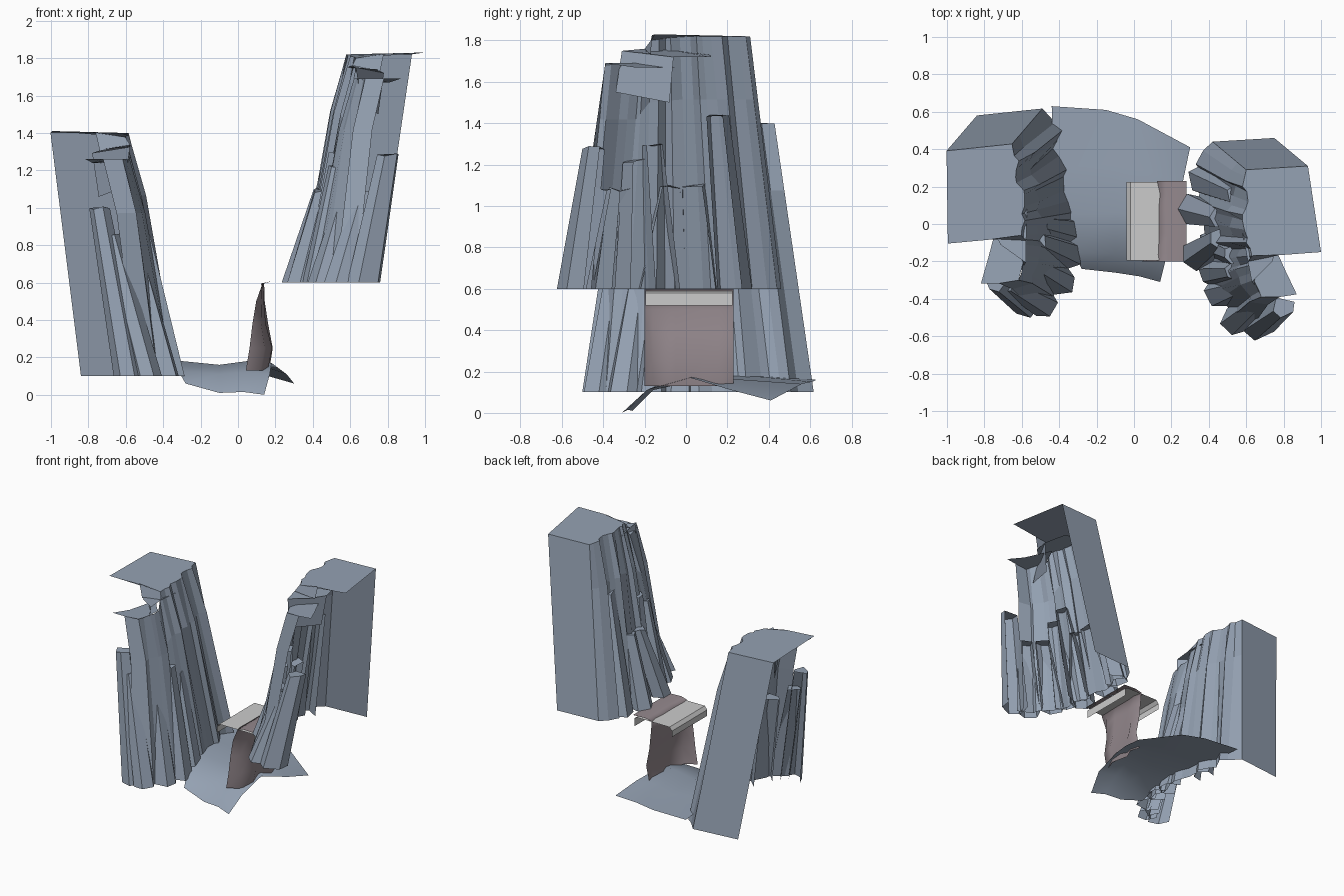
import bpy, bmesh, math, random
from mathutils import Vector, Matrix

if "Cube" in bpy.data.objects:
    bpy.data.objects.remove(bpy.data.objects["Cube"])

random.seed(4)


def material(name, rgb):
    m = bpy.data.materials.new(name)
    m.diffuse_color = (*rgb, 1)
    m.use_nodes = True
    m.node_tree.nodes["Principled BSDF"].inputs["Base Color"].default_value = m.diffuse_color
    return m


ROCK = material("blue_rock", (0.30, 0.36, 0.45))
BROWN = material("brown_rock", (0.30, 0.25, 0.27))


def make(name, verts, faces, mat=None, matrix=None, smooth=False):
    me = bpy.data.meshes.new(name)
    me.from_pydata([tuple(v) for v in verts], [], faces)
    if matrix:
        me.transform(matrix)
    bm = bmesh.new()
    bm.from_mesh(me)
    bmesh.ops.recalc_face_normals(bm, faces=bm.faces)
    bm.to_mesh(me)
    bm.free()
    if mat:
        me.materials.append(mat)
    ob = bpy.data.objects.new(name, me)
    bpy.context.collection.objects.link(ob)
    if smooth:
        for p in me.polygons:
            p.use_smooth = True
    return ob


def grid(name, rows, mat=None, smooth=False):
    n = len(rows[0])
    faces = [(r * n + c, r * n + c + 1, r * n + n + c + 1, r * n + n + c)
             for r in range(len(rows) - 1) for c in range(n - 1)]
    return make(name, [v for row in rows for v in row], faces, mat, None, smooth)


# Cliff face stations from back to front: bottom x, y, then top x, y, z
STATIONS = [
    (.75, .46, .93, .31, 1.82), (.42, .44, .60, .29, 1.82),
    (.33, .32, .58, .20, 1.82), (.39, .24, .61, .12, 1.82),
    (.34, .12, .58, .05, 1.82), (.37, .02, .59, -.03, 1.82),
    (.35, -.10, .60, -.10, 1.81), (.40, -.20, .63, -.17, 1.80),
    (.40, -.31, .62, -.22, 1.69), (.46, -.40, .64, -.30, 1.69),
    (.52, -.50, .68, -.39, 1.69), (.63, -.55, .78, -.39, 1.69),
]


def cliff(name, matrix):
    bottom, mid, top = [], [], []
    for i, (bx, by, tx, ty, tz) in enumerate(STATIONS):
        b, t = Vector((bx, by, .6)), Vector((tx, ty, tz))
        if 1 < i < 11:
            # shallow crease between neighbouring ribs
            k = random.uniform(.3, .7)
            pb, pt = bottom[-1].lerp(b, k), top[-1].lerp(t, k)
            pb.x += random.uniform(-.02, .03)
            pt.x += random.uniform(-.01, .015)
            bottom.append(pb)
            top.append(pt)
            mid.append(pb.lerp(pt, .75) + Vector((random.uniform(-.02, .01), 0, 0)))
        bottom.append(b)
        top.append(t)
        bulge = -.025 if i > 1 else 0
        mid.append(b.lerp(t, .75) + Vector((bulge, 0, 0)))
    n = len(bottom)
    verts = bottom + mid + top
    faces = [(r * n + i, r * n + i + 1, r * n + n + i + 1, r * n + n + i)
             for r in (0, 1) for i in range(n - 1)]
    make(name + "_face", verts, faces, ROCK, matrix)

    # overhanging flat tops, short risers and the hanging broken panel
    rim = [v for v in top if v.z > 1.77]
    main = rim + [Vector((.80, -.165, 1.825)), Vector((1.0, -.15, 1.83))]
    ledge = [(.60, .12, 1.73), (.58, -.05, 1.75), (.61, -.2, 1.76), (.63, -.31, 1.75),
             (.74, -.2, 1.74), (.78, -.06, 1.72), (.74, .12, 1.72)]
    low = [(.64, -.2, 1.69), (.62, -.22, 1.69), (.64, -.3, 1.69), (.68, -.39, 1.68),
           (.78, -.39, 1.69), (.87, -.376, 1.69), (.81, -.25, 1.67), (.72, -.05, 1.67)]
    panel = [(.63, -.31, 1.75), (.66, -.34, 1.55), (.75, -.08, 1.5), (.78, -.06, 1.72)]
    riser = [(.63, -.17, 1.80), (.78, -.165, 1.825), (.76, -.17, 1.73), (.61, -.2, 1.76)]
    for part, pts in (("top", main), ("middle_ledge", ledge), ("low_ledge", low),
                      ("broken_panel", panel), ("riser", riser)):
        make(f"{name}_{part}", pts, [tuple(range(len(pts)))], ROCK, matrix)


def columns(name, z0, core, specs):
    # leaning faceted half-prisms, open at the back and underneath
    for j, (bx, by, tx, ty, tz, r) in enumerate(specs):
        n = 5
        out = math.atan2(by - core[1], bx - core[0])
        angles = [out + math.radians(-125 + 250 * i / (n - 1)) + random.uniform(-.12, .12)
                  for i in range(n)]
        rad = [r * random.uniform(.9, 1.1) for _ in range(n)]
        verts = []
        for cx, cy, cz, s in ((bx, by, z0, 1), (tx, ty, tz, .65)):
            for a, q in zip(angles, rad):
                tilt = random.uniform(-.012, .012) if s < 1 else 0
                verts.append((cx + q * s * math.cos(a), cy + q * s * math.sin(a), cz + tilt))
        faces = [(i, i + 1, n + i + 1, n + i) for i in range(n - 1)]
        faces.append(tuple(range(n, 2 * n)))
        make(f"{name}_{j + 1}", verts, faces, ROCK)


# Right cliff, and the left one as its mirrored, turned, larger copy
cliff("right_cliff", Matrix.Identity(4))
left = (Matrix.Translation((.029, .229, .1)) @ Matrix.Rotation(math.radians(9.5), 4, 'Z')
        @ Matrix.Scale(1.065, 4) @ Matrix.Diagonal((-1, 1, 1, 1))
        @ Matrix.Translation((0, 0, -.6)))
cliff("left_cliff", left)

columns("right_column", .6, (.75, .05), [
    (.37, .23, .55, .15, 1.43, .085), (.32, .07, .46, .03, 1.10, .09),
    (.34, -.17, .46, -.08, 1.09, .09), (.42, -.10, .53, -.16, 1.30, .08),
    (.43, -.26, .54, -.25, 1.22, .08), (.46, -.36, .59, -.32, 1.08, .085),
    (.55, -.51, .68, -.40, 1.08, .085), (.67, -.53, .80, -.44, 1.28, .09),
])
columns("left_column", .1, (-.8, .15), [
    (-.37, -.03, -.51, .0, .80, .085), (-.36, -.16, -.52, -.09, .86, .085),
    (-.40, -.30, -.57, -.20, .80, .09), (-.48, -.42, -.68, -.31, .85, .08),
    (-.58, -.42, -.74, -.31, 1.0, .08), (-.43, .26, -.57, .22, 1.0, .07),
])

# Curved ground sheet between the cliffs
grid("ground", [
    [(-.28, -.24, .06), (-.10, -.26, .01), (.03, -.28, .015), (.14, -.31, .0)],
    [(-.32, -.15, .13), (-.10, -.16, .11), (.03, -.17, .12), (.17, -.19, .11)],
    [(-.40, .05, .19), (-.10, .06, .16), (.05, .05, .18), (.18, .02, .17)],
    [(-.43, .30, .18), (-.10, .32, .15), (.08, .28, .16), (.26, .22, .11)],
    [(-.44, .63, .16), (-.15, .61, .15), (.02, .56, .14), (.30, .41, .06)],
], ROCK, True)

# Brown wall curling over at the top
profile = [(.045, .13), (.065, .25), (.085, .38), (.105, .50), (.13, .595), (.18, .607), (.28, .603)]
shift = [(-.20, .0), (-.16, .07), (-.05, .11), (.08, .08), (.16, .125), (.23, .10)]
grid("brown_wall", [
    [(x + s * min(1, max(0, (.6 - z) / .35)) + random.uniform(-.008, .008) * (z < .6), y, z)
     for x, z in profile] for y, s in shift], BROWN, True)

# Grey ledge: an open folded strip
strip = [(-.04, .52), (-.04, .565), (-.02, .59), (.25, .59), (.27, .58), (.27, .52)]
grid("grey_ledge", [[(x, y, z) for x, z in strip] for y in (-.195, .225)])
